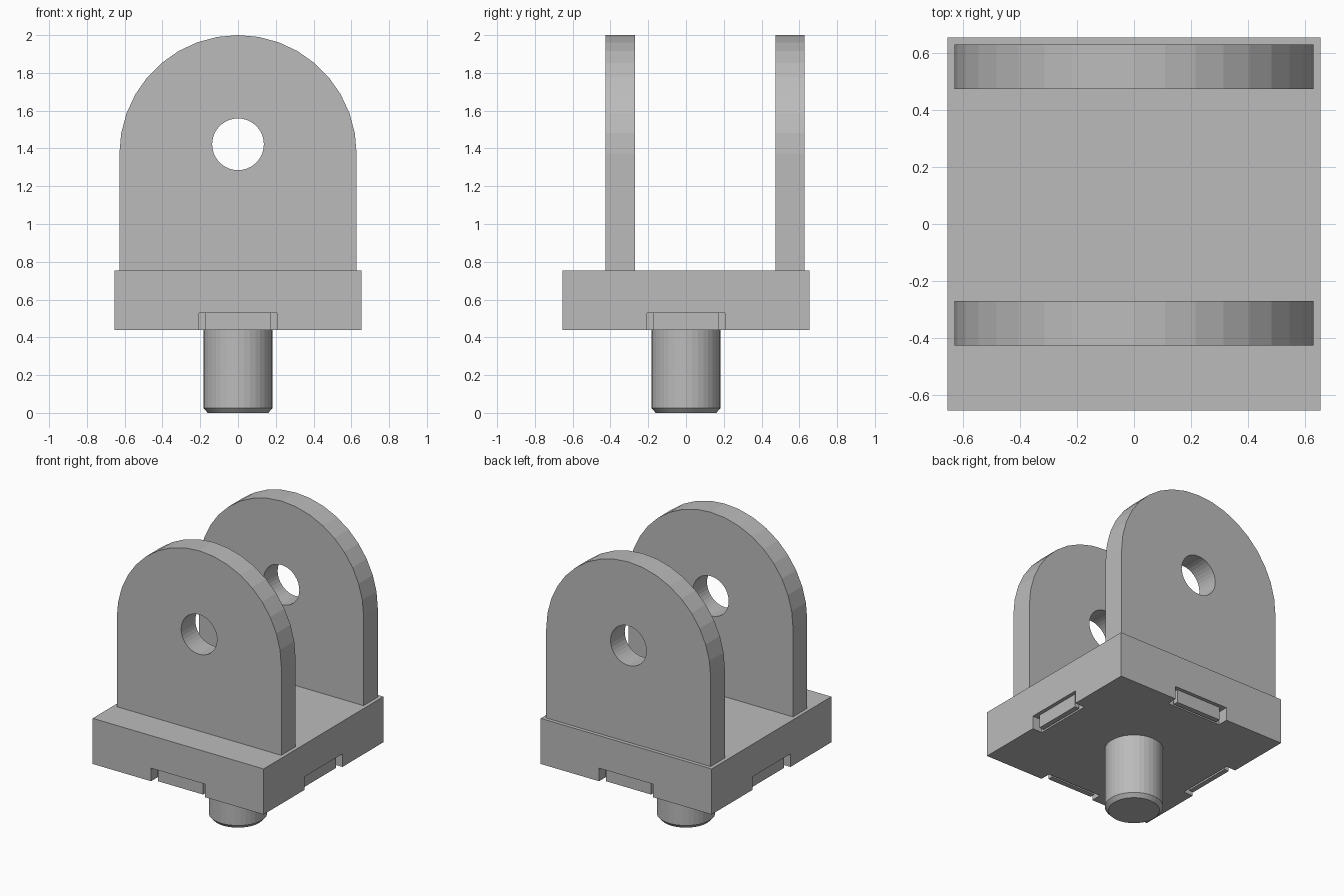
import bpy, bmesh, math
from mathutils import Matrix, Vector

if "Cube" in bpy.data.objects:
    bpy.data.objects.remove(bpy.data.objects["Cube"])

grey = bpy.data.materials.new("plain_grey")
grey.diffuse_color = (0.5, 0.5, 0.5, 1)
grey.use_nodes = True
grey.node_tree.nodes["Principled BSDF"].inputs["Base Color"].default_value = grey.diffuse_color


def finish(name, bm):
    bmesh.ops.recalc_face_normals(bm, faces=bm.faces[:])
    me = bpy.data.meshes.new(name)
    bm.to_mesh(me)
    bm.free()
    me.materials.append(grey)
    ob = bpy.data.objects.new(name, me)
    bpy.context.collection.objects.link(ob)
    return ob


def prism(name, loops, place, push):
    """Fill closed 2D loops (outline plus holes) and extrude along push."""
    bm = bmesh.new()
    edges = []
    for loop in loops:
        vs = [bm.verts.new(place(a, b)) for a, b in loop]
        edges += [bm.edges.new((vs[i - 1], vs[i])) for i in range(len(vs))]
    bmesh.ops.triangle_fill(bm, edges=edges, use_beauty=True)
    bmesh.ops.dissolve_limit(bm, angle_limit=0.01, verts=[], edges=bm.edges[:])
    ext = bmesh.ops.extrude_face_region(bm, geom=bm.faces[:], use_keep_orig=True)
    vs = [g for g in ext["geom"] if isinstance(g, bmesh.types.BMVert)]
    bmesh.ops.translate(bm, verts=vs, vec=Vector(push))
    return finish(name, bm)


def box(name, lo, hi, turn=0):
    bm = bmesh.new()
    bmesh.ops.create_cube(bm, size=1)
    for v in bm.verts:
        v.co = [l + (c + 0.5) * (h - l) for c, l, h in zip(v.co, lo, hi)]
    bm.transform(Matrix.Rotation(turn, 4, 'Z'))
    return finish(name, bm)


S = 0.653                      # half width of the base
Z0, Z1, Z2 = 0.44, 0.53, 0.755  # base bottom, notch top, base top

# base: solid upper slab over a lower layer notched on all four sides
box("base_upper", (-S, -S, Z1), (S, S, Z2))
side = [(-S, -S), (-0.207, -S), (-0.207, -S + 0.073),
        (0.207, -S + 0.073), (0.207, -S)]
outline = []
for k in range(4):
    c, s = round(math.cos(k * math.pi / 2)), round(math.sin(k * math.pi / 2))
    outline += [(x * c - y * s, x * s + y * c) for x, y in side]
prism("base_lower", [outline], lambda x, y: (x, y, Z0), (0, 0, Z1 - Z0))

# small tab standing in each notch
for k in range(4):
    box(f"notch_tab_{k + 1}", (-0.173, -S + 0.025, Z0), (0.173, -S + 0.06, Z1),
        k * math.pi / 2)

# two arched lugs with a pin hole
R = 0.628
arch = [(-R, Z2), (R, Z2)] + [
    (R * math.cos(math.radians(a)), 2 - R + R * math.sin(math.radians(a)))
    for a in range(0, 181, 10)]
hole = [(0.137 * math.cos(math.radians(a)), 1.422 + 0.137 * math.sin(math.radians(a)))
        for a in range(0, 360, 10)]
for name, y in (("front_lug", -0.425), ("back_lug", 0.473)):
    prism(name, [arch, hole], lambda x, z: (x, y, z), (0, 0.155, 0))

# round stud below the base, chamfered at its foot
bm = bmesh.new()
pts = [(0, 0), (0.16, 0), (0.183, 0.025), (0.183, 0.45), (0, 0.45)]
vs = [bm.verts.new((r, 0, z)) for r, z in pts]
es = [bm.edges.new(p) for p in zip(vs, vs[1:])]
bmesh.ops.spin(bm, geom=vs + es, cent=(0, 0, 0), axis=(0, 0, 1),
               angle=math.tau, steps=36, use_duplicate=False)
bmesh.ops.remove_doubles(bm, verts=bm.verts[:], dist=0.0005)
finish("stud", bm)
